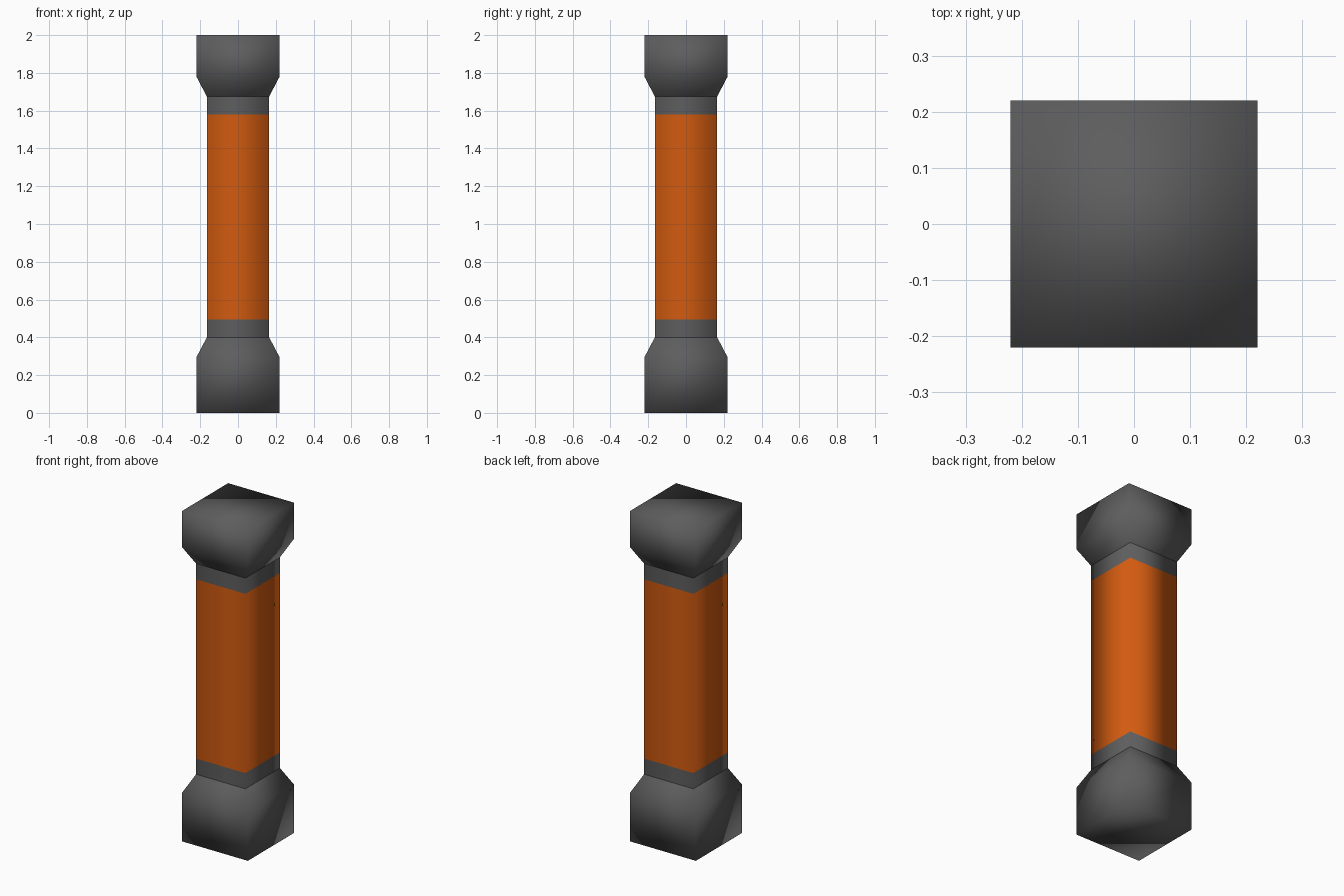
import bpy
import bmesh
from math import radians

cube = bpy.data.objects.get("Cube")
if cube:
    bpy.data.objects.remove(cube, do_unlink=True)


def make_material(name, color):
    mat = bpy.data.materials.new(name)
    mat.use_nodes = True
    mat.diffuse_color = color
    mat.node_tree.nodes["Principled BSDF"].inputs["Base Color"].default_value = color
    return mat


GREY = make_material("dark grey", (0.11, 0.11, 0.11, 1))
ORANGE = make_material("orange", (0.64, 0.104, 0.005, 1))


def square_loft(name, profile, materials, cap_bottom=False, cap_top=False):
    """Stack square rings given as (half width, height); one material per band."""
    bm = bmesh.new()
    corners = ((-1, -1), (1, -1), (1, 1), (-1, 1))
    rings = [[bm.verts.new((x * w, y * w, z)) for x, y in corners] for w, z in profile]
    slots = list(dict.fromkeys(materials))
    for low, high, mat in zip(rings, rings[1:], materials):
        for i in range(4):
            j = (i + 1) % 4
            face = bm.faces.new((low[i], low[j], high[j], high[i]))
            face.material_index = slots.index(mat)
    if cap_bottom:
        bm.faces.new(rings[0][::-1])
    if cap_top:
        bm.faces.new(rings[-1])
    # Smooth the shallow bend of the taper, keep the square corners sharp
    for face in bm.faces:
        face.smooth = True
    for edge in bm.edges:
        edge.smooth = edge.calc_face_angle(0) < radians(35)
    mesh = bpy.data.meshes.new(name)
    bm.to_mesh(mesh)
    bm.free()
    for mat in slots:
        mesh.materials.append(mat)
    obj = bpy.data.objects.new(name, mesh)
    bpy.context.collection.objects.link(obj)
    return obj


HEIGHT, BLOCK, SHAFT = 2.0, 0.22, 0.165
cap = [(BLOCK, 0), (BLOCK, 0.295), (SHAFT, 0.4)]

# Shaft: orange panel between two grey collars
square_loft("shaft", [(SHAFT, z) for z in (0.4, 0.495, 1.58, 1.675)], [GREY, ORANGE, GREY])

# Base block and its mirrored copy on top
square_loft("base_block", cap, [GREY, GREY], cap_bottom=True)
top = [(w, HEIGHT - z * (0.325 / 0.4 if w == SHAFT else 0.22 / 0.295)) for w, z in reversed(cap)]
square_loft("top_block", top, [GREY, GREY], cap_top=True)
